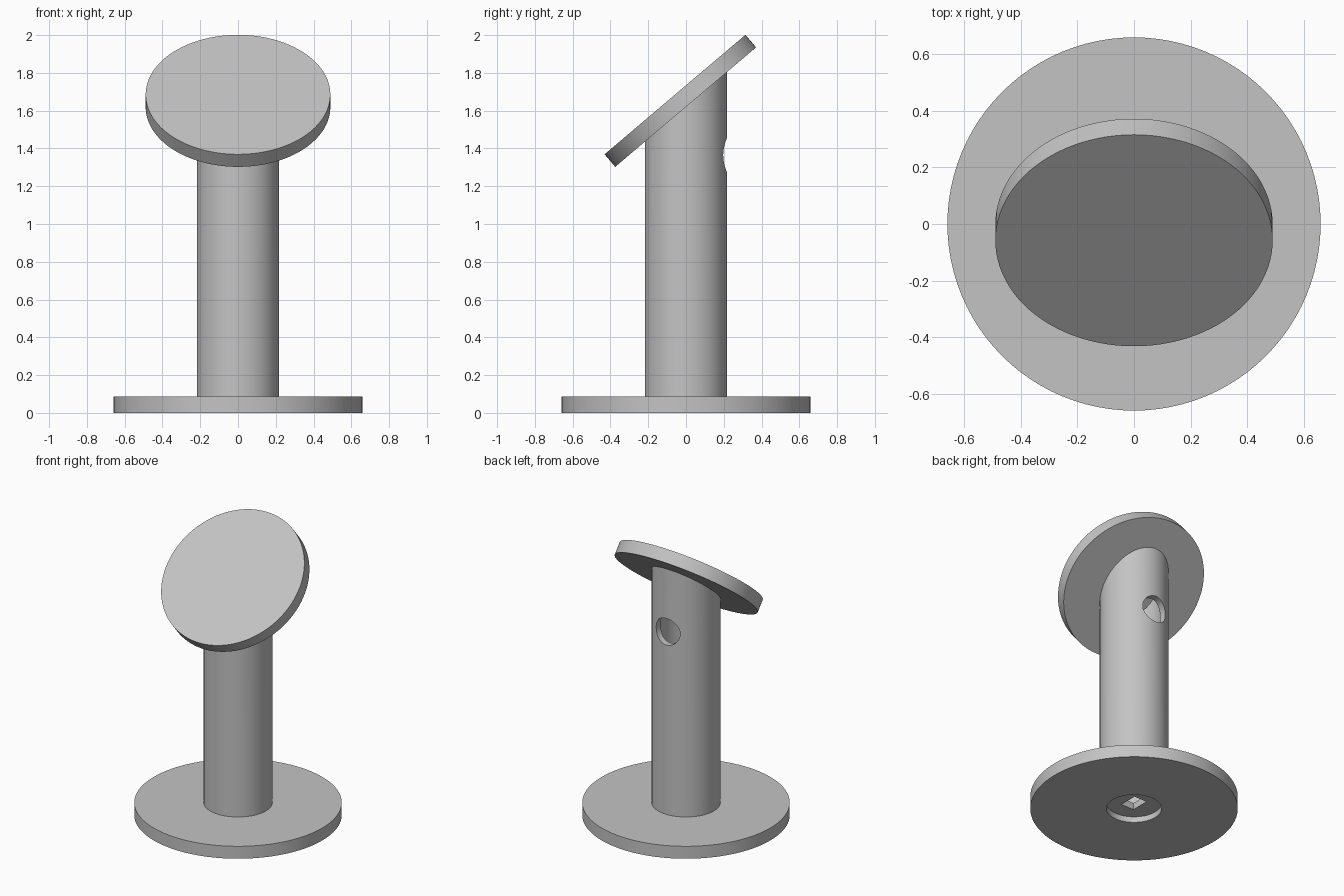
import bpy
import bmesh
from math import radians
from mathutils import Matrix, Vector

cube = bpy.data.objects.get("Cube")
if cube:
    bpy.data.objects.remove(cube, do_unlink=True)

grey = bpy.data.materials.new("plain grey")
grey.use_nodes = True
grey.diffuse_color = (0.55, 0.55, 0.55, 1)
grey.node_tree.nodes["Principled BSDF"].inputs["Base Color"].default_value = grey.diffuse_color

TILT = Matrix.Rotation(radians(40.3), 4, 'X')
DISC_CENTRE = Vector((0, -0.03, 1.652))


def cylinder(name, radius, depth, centre, rotation=Matrix.Identity(4), sides=96):
    bm = bmesh.new()
    bmesh.ops.create_cone(bm, cap_ends=True, segments=sides, radius1=radius,
                          radius2=radius, depth=depth,
                          matrix=Matrix.Translation(centre) @ rotation)
    return add_object(name, bm)


def box(name, size, centre):
    bm = bmesh.new()
    bmesh.ops.create_cube(bm, size=1, matrix=Matrix.Translation(centre) @ Matrix.Diagonal((*size, 1)))
    return add_object(name, bm)


def add_object(name, bm):
    mesh = bpy.data.meshes.new(name)
    bm.to_mesh(mesh)
    bm.free()
    mesh.materials.append(grey)
    obj = bpy.data.objects.new(name, mesh)
    bpy.context.collection.objects.link(obj)
    return obj


def activate(obj):
    bpy.ops.object.select_all(action='DESELECT')
    obj.select_set(True)
    bpy.context.view_layer.objects.active = obj


def cut(obj, cutter):
    cutter.hide_render = True
    mod = obj.modifiers.new("cut", 'BOOLEAN')
    mod.operation = 'DIFFERENCE'
    mod.solver = 'EXACT'
    mod.object = cutter
    activate(obj)
    bpy.ops.object.modifier_apply(modifier=mod.name)
    bpy.data.objects.remove(cutter, do_unlink=True)


# Base plate with a round recess underneath and a cable slot
base = cylinder("base_plate", 0.658, 0.087, (0, 0, 0.0435))
cut(base, cylinder("recess_cutter", 0.175, 0.1, (0, 0, -0.01)))
cut(base, box("slot_cutter", (0.1, 0.13, 0.4), (0, 0, 0.1)))

# Hollow post, sliced off at the angle of the top disc
post = cylinder("post", 0.218, 2.115, (0, 0, 1.1425))
cut(post, cylinder("bore_cutter", 0.175, 3, (0, 0, 1)))
slicer = box("slice_cutter", (3, 3, 3), (0, 0, 1.5))
slicer.data.transform(Matrix.Translation(DISC_CENTRE) @ TILT)
cut(post, slicer)

# Round cable hole in the back of the post
cut(post, cylinder("hole_cutter", 0.093, 0.4, (0, 0.3, 1.365),
                   Matrix.Rotation(radians(90), 4, 'X'), 48))

# Tilted top disc
disc = cylinder("top_disc", 0.489, 0.087, DISC_CENTRE, TILT)

for part in (base, post, disc):
    activate(part)
    bpy.ops.object.shade_smooth_by_angle(angle=radians(30))
